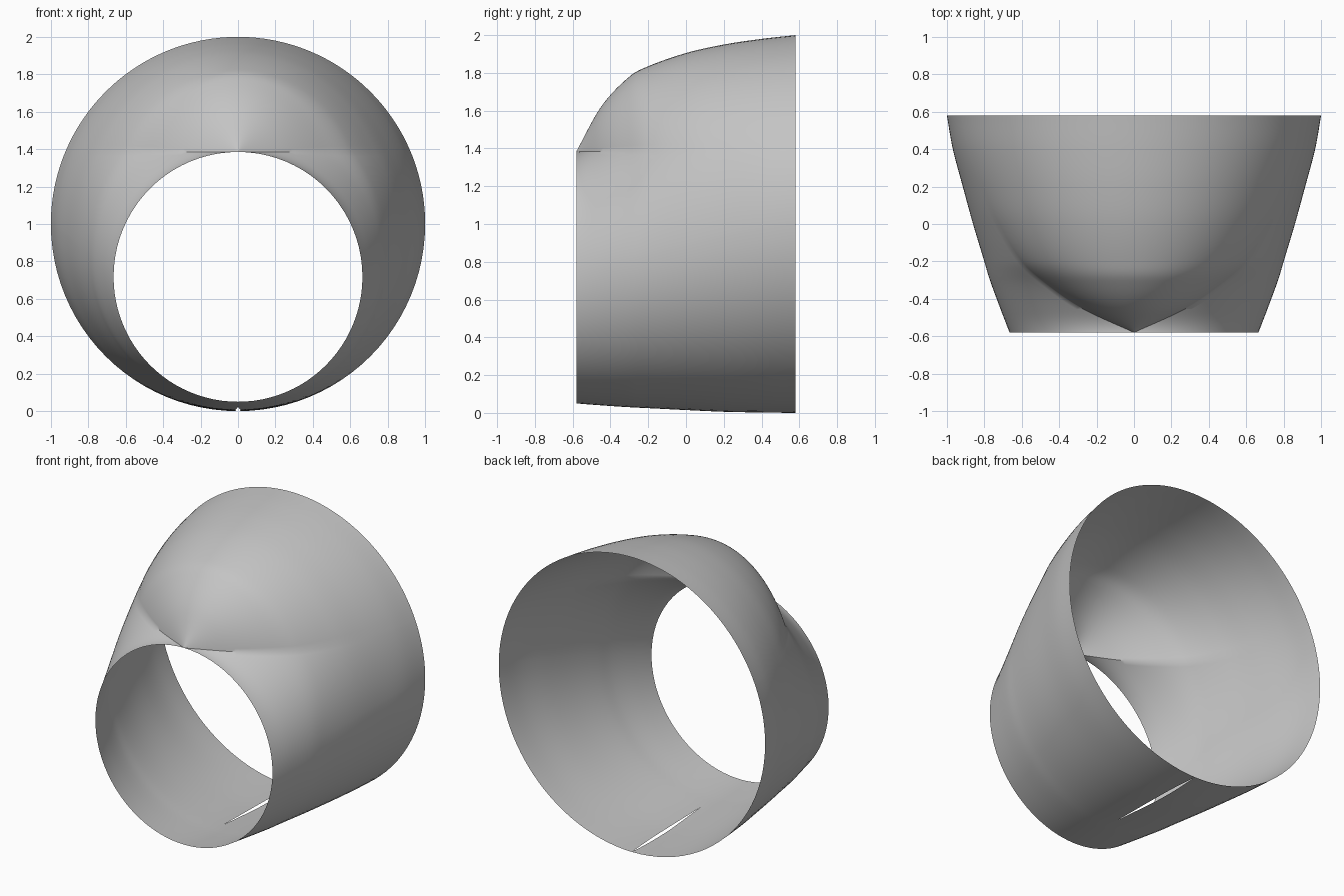
import bpy
import bmesh
import math

cube = bpy.data.objects.get("Cube")
if cube:
    bpy.data.objects.remove(cube, do_unlink=True)

SEAM_Z = 1.385          # height where the hood meets the lower tube
HALF_LEN = 0.58
SLIT_FRONT = -0.17

# Stations: y, bottom z, widest z, half width, seam half width, crown z, hood centre z
STATIONS = [
    (-0.58, 0.05, 0.718, 0.665, 0.0, 1.385, 1.3),
    (-0.45, 0.04, 0.76, 0.715, 0.28, 1.62, 1.25),
    (-0.3, 0.03, 0.80, 0.77, 0.50, 1.78, 1.17),
    (-0.2, 0.025, 0.83, 0.80, 0.61, 1.835, 1.11),
    (0.0, 0.015, 0.88, 0.86, 0.735, 1.905, 1.03),
    (0.2, 0.006, 0.93, 0.915, 0.82, 1.95, 1.0),
    (0.4, 0.002, 0.97, 0.968, 0.885, 1.98, 1.0),
    (0.58, 0.0, 1.0, 1.0, 0.923, 2.0, 1.0),
]


def slope(i, c):
    a, b = STATIONS[max(i - 1, 0)], STATIONS[min(i + 1, len(STATIONS) - 1)]
    return (b[c] - a[c]) / (b[0] - a[0])


def sample(y):
    """Smoothly interpolate all section measurements at depth y."""
    i = 0
    while i < len(STATIONS) - 2 and y > STATIONS[i + 1][0]:
        i += 1
    a, b = STATIONS[i], STATIONS[i + 1]
    d = b[0] - a[0]
    t = (y - a[0]) / d
    s = t * t * (3 - 2 * t)
    return [a[c] + (b[c] - a[c]) * s
            + d * t * (1 - t) * ((1 - t) * slope(i, c) - t * slope(i + 1, c))
            for c in range(1, len(a))]


def arc(cx, cz, start, end, steps):
    for k in range(steps):
        yield cx, cz, start + (end - start) * k / steps


LOW, SIDE, HOOD = 24, 20, 24


def section(y):
    """Half cross-section from the bottom, round the side, to the crown."""
    zb, zc, w, j, zt, c = sample(y)
    pts = []
    for k in range(LOW):
        a = math.pi / 2 * (k / LOW - 1)
        pts.append((w * math.cos(a), zc + (zc - zb) * math.sin(a)))
    end = math.acos(min(j / w, 1))
    h = (SEAM_Z - zc) / math.sin(end)
    for k in range(SIDE):
        a = end * k / SIDE
        pts.append((w * math.cos(a), zc + h * math.sin(a)))
    start = math.asin(min((SEAM_Z - c) / (zt - c), 1))
    width = j / max(math.cos(start), 1e-6)
    for k in range(HOOD + 1):
        a = start + (math.pi / 2 - start) * k / HOOD
        pts.append((width * math.cos(a), c + (zt - c) * math.sin(a)))
    # Narrow slit along the underside
    t = (y - SLIT_FRONT) / (HALF_LEN - SLIT_FRONT)
    slit = 0.014 * math.sin(math.pi * t ** 1.3) if 0 < t < 1 else 0
    pts[0] = (slit, pts[0][1])
    pts[-1] = (0, pts[-1][1])
    return pts


# Lofted half shell, with sections closer together near the front tip
ROWS = 64
bm = bmesh.new()
grid = []
for r in range(ROWS + 1):
    y = -HALF_LEN + 2 * HALF_LEN * (r / ROWS) ** 1.4
    grid.append([bm.verts.new((x, y, z)) for x, z in section(y)])
for a, b in zip(grid, grid[1:]):
    for k in range(len(a) - 1):
        face = bm.faces.new((a[k], b[k], b[k + 1], a[k + 1]))
        face.smooth = True
# Sharp crease where the hood rises from the tube
for a, b in zip(grid, grid[1:]):
    if b[0].co.y < -0.44:
        bm.edges.get((a[LOW + SIDE], b[LOW + SIDE])).smooth = False
bmesh.ops.remove_doubles(bm, verts=bm.verts, dist=1e-5)
mesh = bpy.data.meshes.new("hooded_shell")
bm.to_mesh(mesh)
bm.free()

shell = bpy.data.objects.new("hooded_shell", mesh)
bpy.context.collection.objects.link(shell)
mirror = shell.modifiers.new("mirror_halves", 'MIRROR')
mirror.use_axis[0] = True
mirror.merge_threshold = 0.0005

grey = bpy.data.materials.new("light_grey")
grey.use_nodes = True
color = (0.55, 0.55, 0.55, 1)
grey.diffuse_color = color
grey.node_tree.nodes["Principled BSDF"].inputs["Base Color"].default_value = color
mesh.materials.append(grey)
